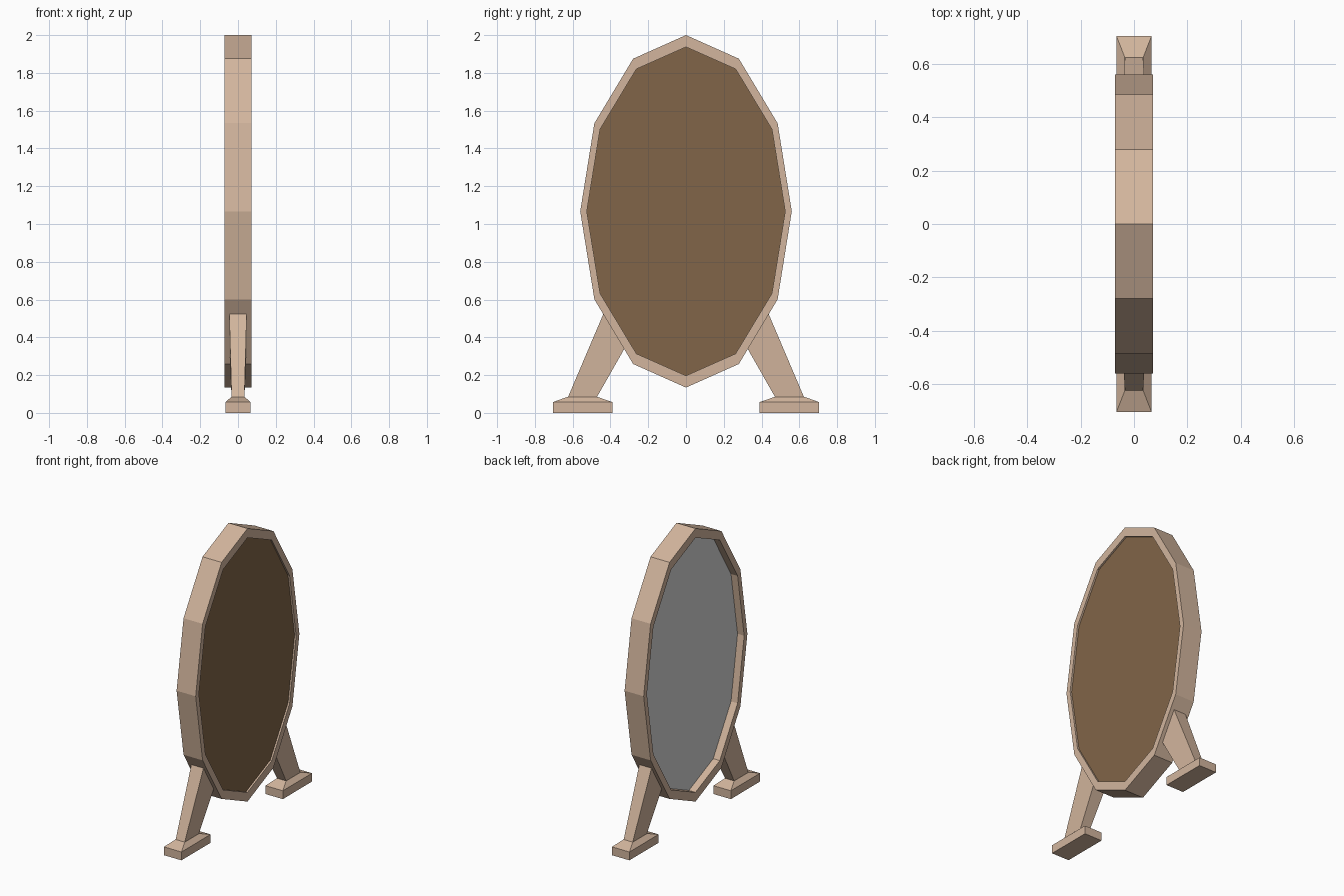
import bpy, bmesh, math

if "Cube" in bpy.data.objects:
    bpy.data.objects.remove(bpy.data.objects["Cube"])

SIDES = 12
CZ = 1.067


def material(name, rgb):
    m = bpy.data.materials.new(name)
    m.diffuse_color = (*rgb, 1)
    m.use_nodes = True
    m.node_tree.nodes["Principled BSDF"].inputs["Base Color"].default_value = m.diffuse_color
    return m


TAN = material("pale wood", (0.645, 0.462, 0.337))
BROWN = material("brown backing", (0.220, 0.130, 0.065))
GREY = material("silver glass", (0.658, 0.658, 0.658))


def make_object(name, bm, mat):
    me = bpy.data.meshes.new(name)
    bm.to_mesh(me)
    bm.free()
    me.materials.append(mat)
    ob = bpy.data.objects.new(name, me)
    bpy.context.collection.objects.link(ob)
    return ob


def oval(bm, x, ry, rz):
    """Twelve-sided upright oval, counter-clockwise seen from +x."""
    angles = [2 * math.pi * i / SIDES for i in range(SIDES)]
    return [bm.verts.new((x, ry * math.cos(a), CZ + rz * math.sin(a))) for a in angles]


def loft(bm, loops, closed=False):
    """Join consecutive vertex loops with quads."""
    pairs = list(zip(loops, loops[1:] + loops[:1]))
    for a, b in pairs if closed else pairs[:-1]:
        n = len(a)
        for i in range(n):
            j = (i + 1) % n
            bm.faces.new((a[i], a[j], b[j], b[i]))


def lofted_solid(name, rings, side):
    """Capped four-sided solid; side = -1 builds its mirror image in y."""
    bm = bmesh.new()
    loops = [[bm.verts.new((x, side * y, z)) for x, y, z in r] for r in rings]
    loft(bm, loops)
    bm.faces.new(loops[0])
    bm.faces.new(loops[-1])
    bmesh.ops.recalc_face_normals(bm, faces=bm.faces)
    return make_object(name, bm, TAN)


def rect(hx, y0, z0, y1, z1):
    return [(-hx, y0, z0), (hx, y0, z0), (hx, y1, z1), (-hx, y1, z1)]


# Oval frame ring
bm = bmesh.new()
loft(bm, [oval(bm, -0.072, 0.56, 0.933), oval(bm, 0.072, 0.56, 0.933),
          oval(bm, 0.072, 0.525, 0.87), oval(bm, -0.072, 0.525, 0.87)], closed=True)
bmesh.ops.recalc_face_normals(bm, faces=bm.faces)
make_object("frame", bm, TAN)

# Backing board on the +x side, glass recessed on the -x side
for name, x, mat in (("backing_board", 0.06, BROWN), ("mirror_glass", -0.022, GREY)):
    bm = bmesh.new()
    loop = oval(bm, x, 0.525, 0.87)
    bm.faces.new(loop if x > 0 else loop[::-1])
    make_object(name, bm, mat)

# Splayed legs and their feet
for label, side in (("front", -1), ("rear", 1)):
    lofted_solid(label + "_leg", [rect(0.034, 0.472, 0.083, 0.625, 0.083),
                                  rect(0.046, 0.326, 0.34, 0.437, 0.525)], side)
    lofted_solid(label + "_foot", [rect(0.066, 0.39, 0.0, 0.705, 0.0),
                                   rect(0.066, 0.39, 0.057, 0.705, 0.057),
                                   rect(0.035, 0.47, 0.085, 0.627, 0.085)], side)
